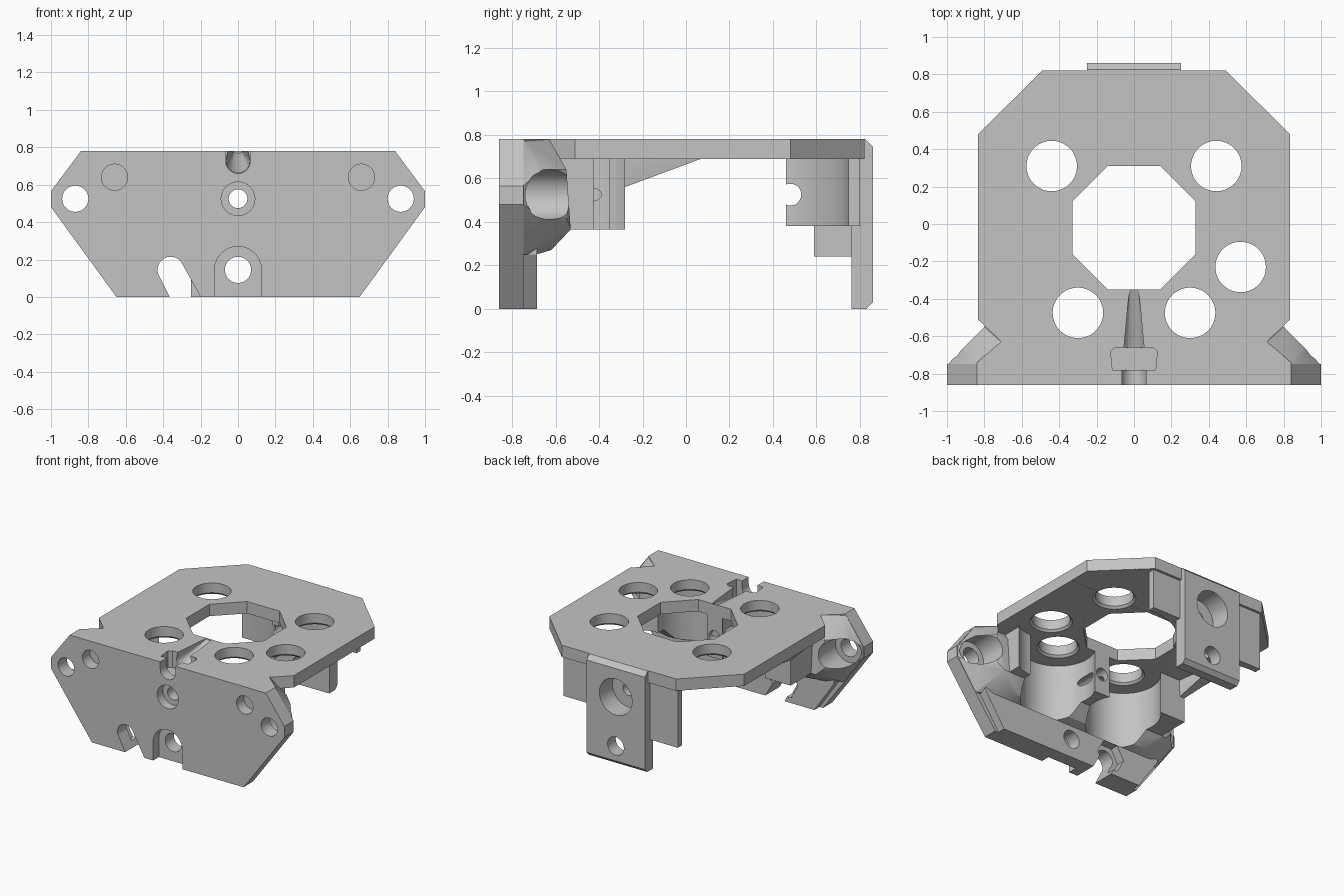
import bpy, bmesh, math

if "Cube" in bpy.data.objects:
    bpy.data.objects.remove(bpy.data.objects["Cube"])

grey = bpy.data.materials.new("plain grey")
grey.diffuse_color = (0.55, 0.55, 0.55, 1)
grey.use_nodes = True
grey.node_tree.nodes["Principled BSDF"].inputs["Base Color"].default_value = grey.diffuse_color


def finish(name, bm):
    bmesh.ops.recalc_face_normals(bm, faces=bm.faces)
    me = bpy.data.meshes.new(name)
    bm.to_mesh(me)
    bm.free()
    me.materials.append(grey)
    ob = bpy.data.objects.new(name, me)
    bpy.context.collection.objects.link(ob)
    return ob


def prism(name, pts, axis, a, b):
    """Extrude a 2D outline along y (points are x,z), z (x,y) or x (y,z)."""
    place = {'y': lambda p, t: (p[0], t, p[1]),
             'z': lambda p, t: (p[0], p[1], t),
             'x': lambda p, t: (t, p[0], p[1])}[axis]
    bm = bmesh.new()
    lo = [bm.verts.new(place(p, a)) for p in pts]
    hi = [bm.verts.new(place(p, b)) for p in pts]
    bm.faces.new(lo)
    bm.faces.new(hi[::-1])
    for i in range(len(pts)):
        j = (i + 1) % len(pts)
        bm.faces.new((lo[i], hi[i], hi[j], lo[j]))
    return finish(name, bm)


def hull(name, pts):
    bm = bmesh.new()
    for p in pts:
        bm.verts.new(p)
    bmesh.ops.convex_hull(bm, input=bm.verts)
    loose = [v for v in bm.verts if not v.link_faces]
    bmesh.ops.delete(bm, geom=loose, context='VERTS')
    return finish(name, bm)


def circle(u, v, r, n=48):
    return [(u + r * math.cos(2 * math.pi * i / n), v + r * math.sin(2 * math.pi * i / n)) for i in range(n)]


def rect(u0, u1, v0, v1):
    return [(u0, v0), (u1, v0), (u1, v1), (u0, v1)]


def mirrored(right):
    """Close a right-hand outline with its mirror image."""
    return right + [(-u, v) for u, v in reversed(right)]


def boolean(target, tool, op):
    tool.hide_render = True
    m = target.modifiers.new(op, 'BOOLEAN')
    m.operation, m.object, m.solver = op, tool, 'EXACT'
    bpy.context.view_layer.objects.active = target
    bpy.ops.object.modifier_apply(modifier=m.name)
    bpy.data.objects.remove(tool)


# Top plate
frame = prism("mount_frame", mirrored([(.84, -.855), (.84, -.74), (.71, -.63), (.835, -.51),
                                       (.835, .48), (.49, .82)]), 'z', .688, .78)


def add(ob):
    boolean(frame, ob, 'UNION')


def cut(ob):
    boolean(frame, ob, 'DIFFERENCE')


# Front plate and its lower thickening
add(prism("front_plate", mirrored([(.65, 0), (1, .48), (1, .565), (.84, .78)]), 'y', -.86, -.748))
add(prism("lower_pad", mirrored([(.62, 0), (.79, .25), (.79, .3)]), 'y', -.80, -.685))

# Tapered ears behind the front plate with 45-degree walls, then the rear-facing block
half = [(.84, -.749, .779), (.71, -.63, .779), (.995, -.75, .565), (.995, -.75, .48), (.83, -.75, .25),
        (.80, -.55, .64), (.80, -.55, .42), (.91, -.66, .64), (.91, -.66, .42),
        (.74, -.53, .365), (.72, -.685, .251), (.6, -.62, .27)]
add(hull("ear_body", [(s * x, y, z) for x, y, z in half for s in (1, -1)]))
add(prism("bearing_block", rect(-.7, .7, -.76, -.28), 'z', .365, .70))

# Sloped support under the left side of the plate
add(hull("side_support", [(-x, y, z) for x, y, z in [
    (.62, -.52, .59), (.70, -.52, .59), (.82, -.52, .70), (.62, -.52, .70),
    (.66, -.28, .56), (.70, -.28, .56), (.825, .07, .69), (.7, .07, .69), (.66, -.28, .70)]]))

# Rear blocks, deeper on the left, and the back tab
add(prism("rear_block", rect(-.45, .49, .46, .80), 'z', .38, .70))
add(prism("rear_block_low", rect(-.49, -.1, .53, .80), 'z', .24, .70))
add(prism("back_tab", [(.76, 0), (.83, 0), (.86, .03), (.86, .745), (.825, .78), (.76, .78)],
          'x', -.25, .25))

# Vertical pockets under the plate holes
for x, y, r, z in [(-.30, -.475, .265, .251), (.30, -.475, .265, .251), (.57, -.23, .235, .1),
                   (-.44, .31, .44, .1), (.44, .31, .44, .1)]:
    if y > 0:  # rear pockets stop short of the front structure
        pts = [(x + r * math.cos(math.pi * i / 32), y + r * math.sin(math.pi * i / 32)) for i in range(33)]
    else:
        pts = circle(x, y, r)
    cut(prism("pocket", pts, 'z', z, .689))

# Plate holes with a bevelled underside
for x, y in [(-.44, .31), (.44, .31), (.57, -.23), (-.30, -.475), (.30, -.475)]:
    cut(prism("plate_hole", circle(x, y, .135), 'z', .6, 1))
    cut(hull("plate_hole_bevel", [(u, v, .67) for u, v in circle(x, y, .17)]
             + [(u, v, .71) for u, v in circle(x, y, .13)]))

# Octagonal window
cut(prism("window", mirrored([(.14, -.35), (.33, -.16), (.33, .12), (.14, .31)]), 'z', .2, 1))

# Ear holes with rear counterbores, blind holes in the front
for s in (1, -1):
    cut(prism("ear_hole", circle(s * .87, .525, .07), 'y', -.9, -.7))
    cut(prism("ear_counterbore", circle(s * .87, .525, .115), 'y', -.752, -.45))
    cut(prism("blind_hole", circle(s * .66, .64, .07), 'y', -.9, -.77))

# Centre bolt holes and recesses
cut(prism("centre_bolt", circle(0, .525, .05), 'y', -.9, .9))
cut(prism("centre_recess", circle(0, .525, .09), 'y', -.9, -.79))
cut(prism("rear_counterbore", circle(0, .525, .14), 'y', .70, .9))
cut(prism("rear_side_notch", circle(.48, .525, .05), 'x', -.3, .3))
cut(prism("lower_bolt", circle(0, .145, .07), 'y', -.9, .9))
arch = [(.125 * math.cos(math.pi * i / 24), .145 + .125 * math.sin(math.pi * i / 24)) for i in range(25)]
cut(prism("arch_recess", arch + [(-.125, -.1), (.125, -.1)], 'y', -.9, -.79))

# Keyhole slot open at the bottom, with a nut trap behind
cut(prism("keyhole", circle(-.36, .145, .07), 'y', -.9, -.6))
cut(prism("keyhole_slot", [(-.425, .12), (-.365, 0), (-.32, -.09), (-.15, -.09), (-.2, 0), (-.3, .18)],
          'y', -.9, -.6))
cut(prism("nut_trap", circle(-.36, .145, .12, 6), 'y', -.75, -.6))

# Groove in the top front edge: slot, nut trap and tapering run-out
groove = circle(0, .725, .065, 24)
cut(hull("groove_slot", [(x, y, z) for x, z in groove + [(-.065, .9), (.065, .9)] for y in (-.9, -.66)]))
cut(hull("groove_runout", [(x, -.67, z) for x, z in groove + [(-.05, .8), (.05, .8)]]
         + [(x * .4, -.35, .775 + (z - .725) * .1) for x, z in groove]))
cut(prism("groove_nut", mirrored([(.115, -.78), (.125, -.68), (.10, -.66)]), 'z', .65, .9))

# Smooth holes, crisp edges
bpy.context.view_layer.objects.active = frame
frame.select_set(True)
bpy.ops.object.shade_smooth_by_angle(angle=math.radians(25))
